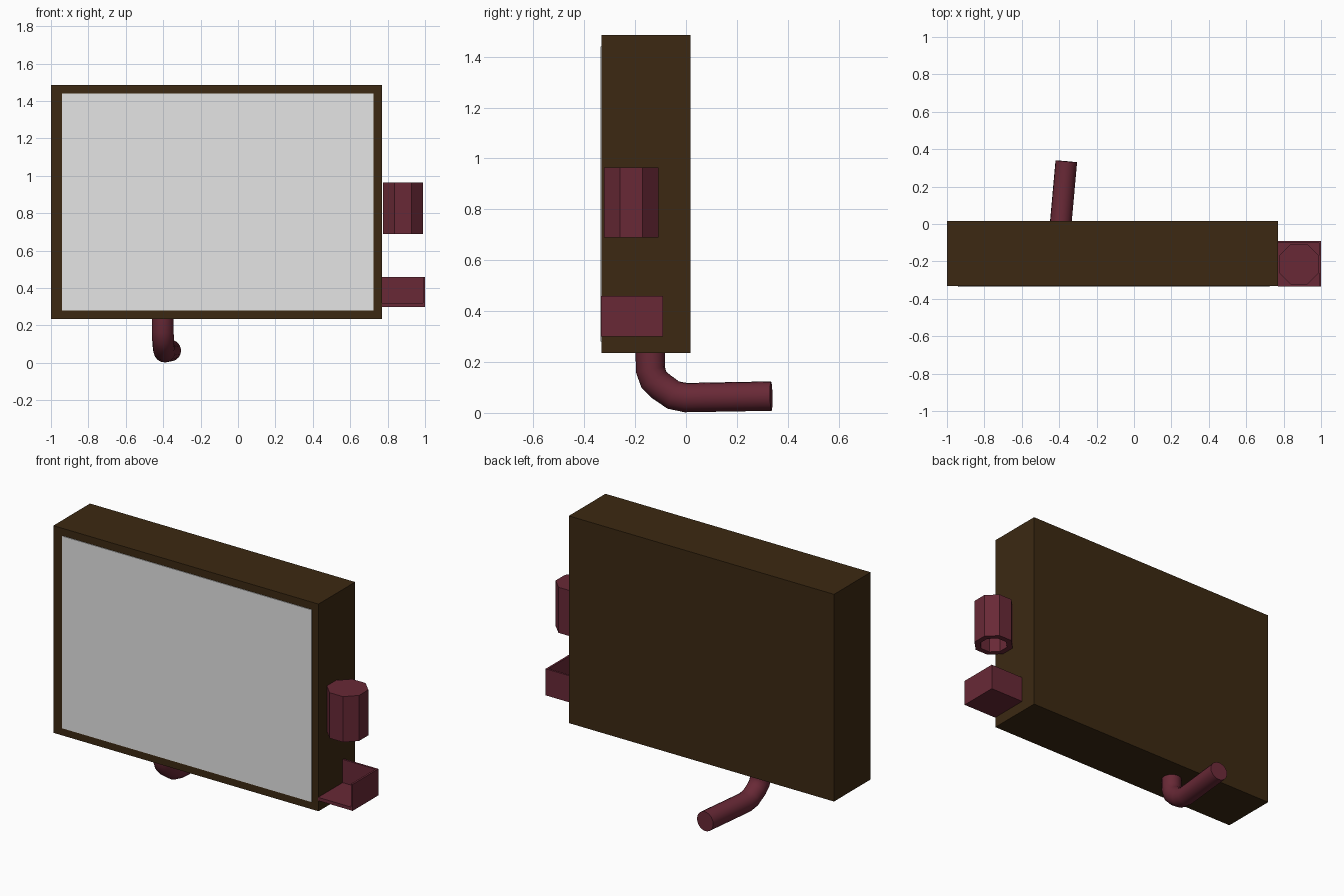
import bpy
import bmesh
import math
from mathutils import Matrix, Vector

default = bpy.data.objects.get("Cube")
if default:
    bpy.data.objects.remove(default, do_unlink=True)


def material(name, rgb):
    mat = bpy.data.materials.new(name)
    mat.use_nodes = True
    colour = (*rgb, 1)
    mat.diffuse_color = colour
    mat.node_tree.nodes["Principled BSDF"].inputs["Base Color"].default_value = colour
    return mat


BROWN = material("dark brown", (0.045, 0.022, 0.006))
MAROON = material("maroon", (0.14, 0.022, 0.037))
GREY = material("pale grey", (0.78, 0.78, 0.78))


def add_object(name, bm, mat):
    bmesh.ops.recalc_face_normals(bm, faces=bm.faces)
    mesh = bpy.data.meshes.new(name)
    bm.to_mesh(mesh)
    bm.free()
    obj = bpy.data.objects.new(name, mesh)
    bpy.context.collection.objects.link(obj)
    mesh.materials.append(mat)
    return obj


def box_into(bm, low, high):
    low, high = Vector(low), Vector(high)
    placed = Matrix.Translation((low + high) / 2) @ Matrix.Diagonal((*(high - low), 1))
    bmesh.ops.create_cube(bm, size=1, matrix=placed)


def box(name, low, high, mat):
    bm = bmesh.new()
    box_into(bm, low, high)
    return add_object(name, bm, mat)


# Cabinet and its front panel
box("cabinet", (-1, -0.332, 0.235), (0.77, 0.017, 1.485), BROWN)
box("front_panel", (-0.94, -0.336, 0.28), (0.725, -0.331, 1.44), GREY)

# Eight-sided side cup, closed on top and hollow from below
bm = bmesh.new()
placed = Matrix.Translation((0.882, -0.215, 0.8275)) @ Matrix.Rotation(math.pi / 8, 4, "Z")
radius = 0.1075 / math.cos(math.pi / 8)
bmesh.ops.create_cone(bm, cap_ends=True, segments=8, radius1=radius,
                      radius2=radius, depth=0.275, matrix=placed)
bottom = min(bm.faces, key=lambda f: f.calc_center_median().z)
bmesh.ops.inset_region(bm, faces=[bottom], thickness=0.035)
hollow = bmesh.ops.extrude_face_region(bm, geom=[bottom])["geom"]
bmesh.ops.translate(bm, vec=(0, 0, 0.23),
                    verts=[v for v in hollow if isinstance(v, bmesh.types.BMVert)])
if bottom.is_valid:
    bmesh.ops.delete(bm, geom=[bottom], context="FACES_ONLY")
add_object("side_cup", bm, MAROON)

# Side tray: one L-shaped wall outline standing on a thin floor
x0, x1, y0, y1 = 0.77, 1.0, -0.335, -0.09
wall = 0.012
outline = [(x1, y0), (x1, y1), (x0, y1), (x0, y1 - wall),
           (x1 - wall, y1 - wall), (x1 - wall, y0)]
bm = bmesh.new()
face = bm.faces.new([bm.verts.new((x, y, 0.32)) for x, y in outline])
top = bmesh.ops.extrude_face_region(bm, geom=[face])["geom"]
bmesh.ops.translate(bm, vec=(0, 0, 0.14),
                    verts=[v for v in top if isinstance(v, bmesh.types.BMVert)])
box_into(bm, (x0, y0, 0.3), (x1, y1, 0.32))
add_object("side_tray", bm, MAROON)

# Bent pipe leaving the underside toward the back
path = [(-0.402, -0.14, 0.26), (-0.402, -0.14, 0.17), (-0.401, -0.126, 0.13),
        (-0.4, -0.1, 0.105), (-0.396, -0.05, 0.07), (-0.392, 0, 0.06),
        (-0.362, 0.335, 0.066)]
curve = bpy.data.curves.new("pipe", "CURVE")
curve.dimensions = "3D"
curve.bevel_depth = 0.058
curve.bevel_resolution = 6
curve.use_fill_caps = True
spline = curve.splines.new("POLY")
spline.points.add(len(path) - 1)
for point, co in zip(spline.points, path):
    point.co = (*co, 1)
pipe = bpy.data.objects.new("pipe", curve)
bpy.context.collection.objects.link(pipe)
curve.materials.append(MAROON)
bpy.ops.object.select_all(action="DESELECT")
pipe.select_set(True)
bpy.context.view_layer.objects.active = pipe
bpy.ops.object.convert(target="MESH")
bpy.ops.object.shade_smooth_by_angle(angle=math.radians(40))
